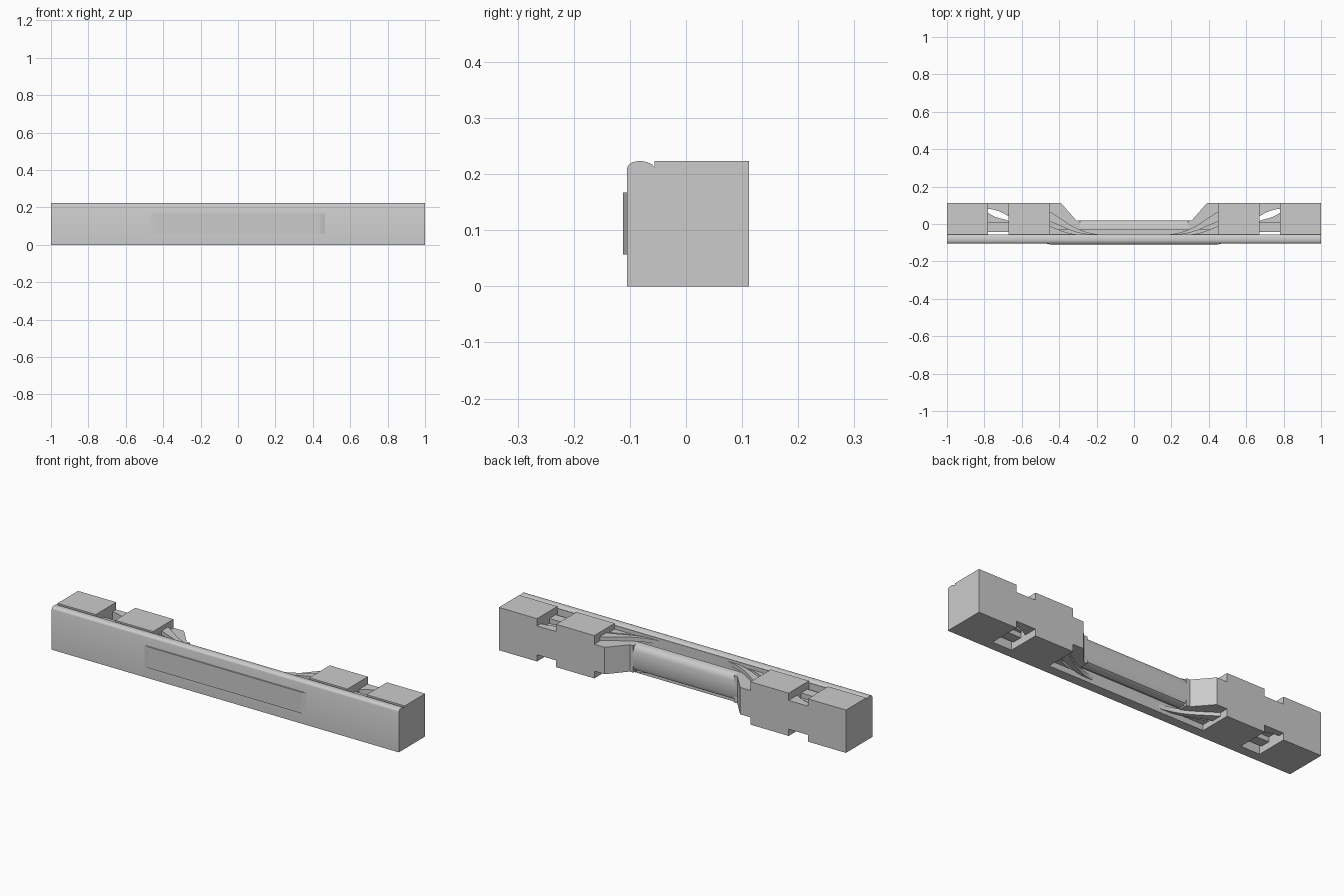
import bpy, bmesh, math

if "Cube" in bpy.data.objects:
    bpy.data.objects.remove(bpy.data.objects["Cube"])


def prism(name, pts, lo, hi, axis='z'):
    """Extrude a closed outline: (x, y) along z, or (y, z) along x."""
    def place(p, t):
        return (p[0], p[1], t) if axis == 'z' else (t, p[0], p[1])
    bm = bmesh.new()
    a = [bm.verts.new(place(p, lo)) for p in pts]
    b = [bm.verts.new(place(p, hi)) for p in pts]
    bm.faces.new(a)
    bm.faces.new(b)
    n = len(pts)
    for i in range(n):
        j = (i + 1) % n
        bm.faces.new((a[i], a[j], b[j], b[i]))
    bmesh.ops.recalc_face_normals(bm, faces=bm.faces)
    me = bpy.data.meshes.new(name)
    bm.to_mesh(me)
    bm.free()
    ob = bpy.data.objects.new(name, me)
    bpy.context.collection.objects.link(ob)
    return ob


def mirrored(ob):
    ob.modifiers.new("mirror", 'MIRROR').use_axis[0] = True
    return ob


def box(name, x0, x1, y0, y1, z0, z1):
    return prism(name, [(x0, y0), (x1, y0), (x1, y1), (x0, y1)], z0, z1)


def smooth(ob):
    bpy.ops.object.select_all(action='DESELECT')
    ob.select_set(True)
    bpy.context.view_layer.objects.active = ob
    bpy.ops.object.shade_smooth_by_angle(angle=math.radians(35))


def bezier(p, q, r, s, n=12):
    out = []
    for i in range(n + 1):
        t = i / n
        w = ((1-t)**3, 3*t*(1-t)**2, 3*t*t*(1-t), t**3)
        out.append(tuple(sum(k*v[c] for k, v in zip(w, (p, q, r, s))) for c in (0, 1)))
    return out


# Long front beam with a rounded bead along its top edge
bead = bezier((-.105, .21), (-.103, .228), (-.064, .226), (-.057, .213), 10)
smooth(prism("front_beam", [(-.055, 0), (-.105, 0)] + bead + [(-.055, .213)], -1, 1, 'x'))

# Raised front panel with ramped ends
prism("front_panel", [(-.47, -.104), (-.44, -.112), (.44, -.112), (.47, -.104)], .057, .167)

# Rear full-height blocks
mirrored(box("outer_block", .78, 1, -.056, .112, 0, .223))
mirrored(box("inner_block", .45, .67, -.056, .112, 0, .223))

# Links between blocks: inner bar and curved rear wall, with a slot between
mirrored(box("link_bar", .66, .79, -.042, .01, .035, .185))
inner = bezier((.79, .082), (.75, .08), (.70, .066), (.66, .032))
mirrored(prism("link_rear_wall", [(.66, .112), (.79, .112)] + inner, .035, .185))
web = bezier((.66, .01), (.70, .035), (.73, .02), (.79, .068))
mirrored(prism("link_web", [(.79, .0), (.66, .0)] + web, .06, .16))

# Slanted shoulders leading to the waist
mirrored(prism("shoulder", [(.46, .112), (.39, .112), (.31, .02), (.29, .02),
                            (.29, -.03), (.46, -.03)], .038, .178))

# Waist bar with softened edges, and the flat web tying it to the beam
smooth(prism("waist_bar", [(-.03, .045), (0, .045), (.012, .052), (.02, .07), (.02, .15),
                           (.012, .17), (0, .178), (-.03, .178)], -.31, .31, 'x'))
box("waist_web", -.46, .46, -.056, -.025, .06, .16)

# Curved ribs sweeping from the blocks down to the beam, upper and lower
outer = bezier((.46, .072), (.38, .03), (.32, -.045), (.185, -.056))
back = bezier((.25, -.056), (.34, -.045), (.39, -.005), (.46, .015))
for label, z0, z1 in (("upper", .18, .2), ("lower", .02, .042)):
    smooth(mirrored(prism(label + "_rib", outer + back, z0, z1)))

# Smaller gussets inside the ribs
gusset = bezier((.46, -.01), (.41, -.02), (.38, -.05), (.30, -.056))
mirrored(prism("gusset", gusset + [(.46, -.056)], .03, .193))
